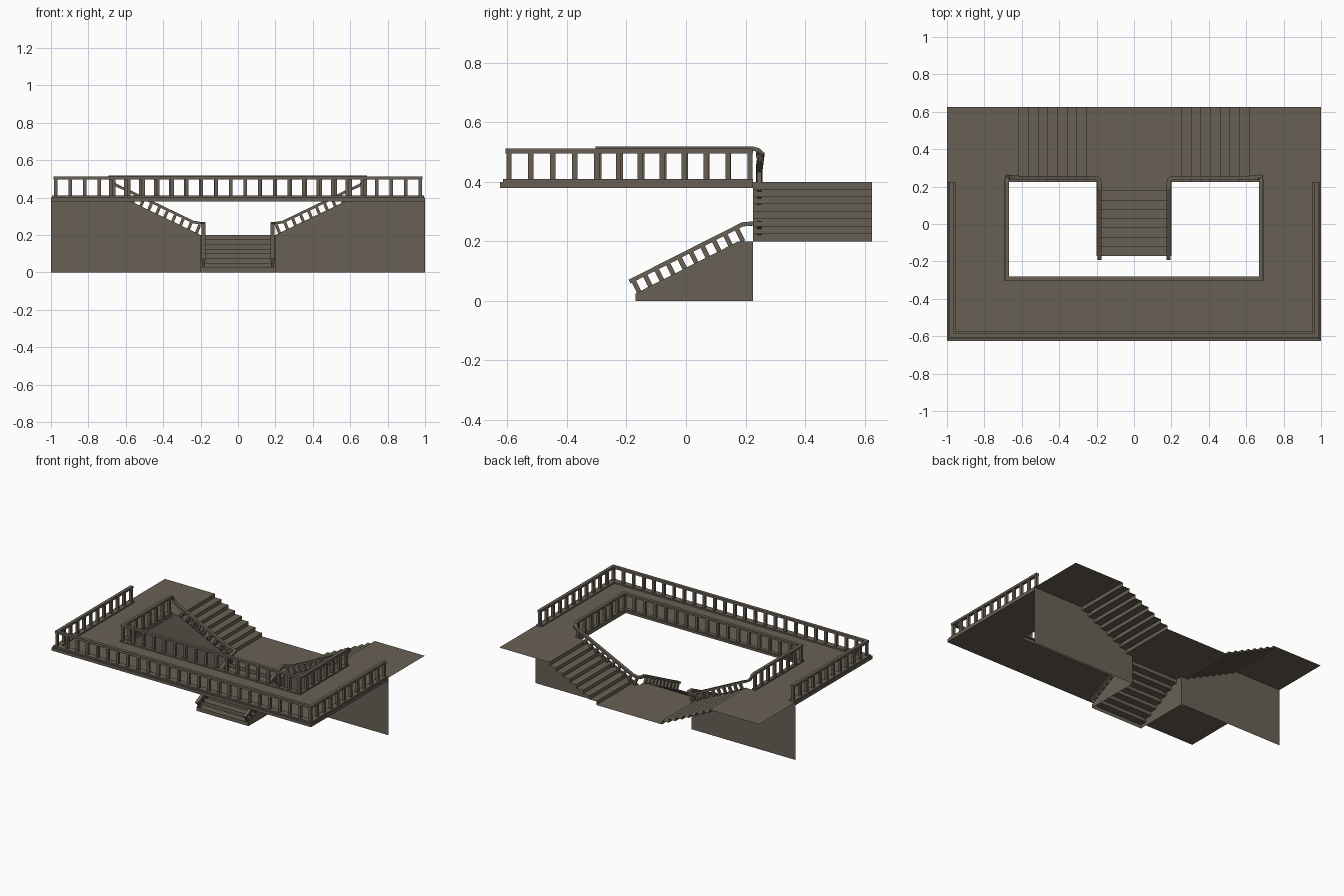
import bpy, bmesh
from mathutils import Vector as V

if "Cube" in bpy.data.objects:
    bpy.data.objects.remove(bpy.data.objects["Cube"])

stone = bpy.data.materials.new("brown_grey_stone")
stone.diffuse_color = (0.14, 0.118, 0.09, 1)
stone.use_nodes = True
stone.node_tree.nodes["Principled BSDF"].inputs["Base Color"].default_value = stone.diffuse_color
UP = V((0, 0, 1))
TU = 0.467 / 9      # upper tread
TL = 0.395 / 8      # lower tread
R = 0.025           # riser


def finish(name, bm):
    me = bpy.data.meshes.new(name)
    bm.to_mesh(me)
    bm.free()
    me.materials.append(stone)
    ob = bpy.data.objects.new(name, me)
    bpy.context.collection.objects.link(ob)
    return ob


def face(bm, pts):
    return bm.faces.new([bm.verts.new(p) for p in pts])


def sweep(bm, pts, w, h, side=None):
    """Rectangular section w x h swept along a path with mitred corners."""
    pts = [V(p) for p in pts]
    rings = []
    for i, p in enumerate(pts):
        d0 = (p - pts[i - 1]).normalized() if i else None
        d1 = (pts[i + 1] - p).normalized() if i < len(pts) - 1 else None
        t = ((d0 or d1) + (d1 or d0)).normalized()
        s = V(side) if side else t.cross(UP).normalized()
        n = s.cross(t).normalized()
        k = 1.0
        if d0 and d1 and not side:
            a, b = V((d0.x, d0.y, 0)), V((d1.x, d1.y, 0))
            if a.length > 0.01 and b.length > 0.01:
                k = 1 / max(0.7, V((t.x, t.y, 0)).normalized().dot(b.normalized()))
        rings.append([bm.verts.new(p + s * (a * w / 2 * k) + n * (b * h / 2))
                      for a, b in ((-1, -1), (1, -1), (1, 1), (-1, 1))])
    for r0, r1 in zip(rings, rings[1:]):
        for j in range(4):
            bm.faces.new((r0[j], r0[(j + 1) % 4], r1[(j + 1) % 4], r1[j]))
    bm.faces.new(rings[0][::-1])
    bm.faces.new(rings[-1])
    bmesh.ops.recalc_face_normals(bm, faces=bm.faces[:])


def mirrored(half):
    """Path from right end to the front, continued to the left side."""
    return half + [(-x, y, z) for x, y, z in reversed(half)]


def u_posts(bm, x, yf, y_end, z0, z1, n_side, n_front):
    spots = [(-x + 2 * x * i / n_front, yf) for i in range(n_front + 1)]
    for s in (-1, 1):
        spots += [(s * x, yf + (y_end - yf) * i / n_side) for i in range(1, n_side + 1)]
    for px, py in spots:
        sweep(bm, [(px, py, z0), (px, py, z1)], 0.018, 0.018, (1, 0, 0))


# gallery slab around the stairwell opening
bm = bmesh.new()
outline = [(1, 0.225), (1, -0.625), (-1, -0.625), (-1, 0.225),
           (-0.667, 0.225), (-0.667, -0.29), (0.667, -0.29), (0.667, 0.225)]
quads = [(0, 1, 6, 7), (1, 2, 5, 6), (2, 3, 4, 5)]
lo = [bm.verts.new((x, y, 0.38)) for x, y in outline]
hi = [bm.verts.new((x, y, 0.40)) for x, y in outline]
for q in quads:
    bm.faces.new([hi[i] for i in q])
    bm.faces.new([lo[i] for i in reversed(q)])
for i in range(8):
    j = (i + 1) % 8
    bm.faces.new((lo[i], lo[j], hi[j], hi[i]))
bmesh.ops.recalc_face_normals(bm, faces=bm.faces[:])
finish("gallery_slab", bm)

# rear floors and middle landing (thin sheets)
bm = bmesh.new()
for x0, x1, z in ((-1, -0.667, 0.4), (0.667, 1, 0.4), (-0.2, 0.2, 0.2)):
    face(bm, [(x0, 0.225, z), (x1, 0.225, z), (x1, 0.625, z), (x0, 0.625, z)])
finish("rear_floors_and_landing", bm)

# upper flights, left and right
for s, label in ((-1, "left"), (1, "right")):
    bm = bmesh.new()
    prof = [(0.2, 0.2)]
    for k in range(1, 9):
        prof += [(0.2 + k * TU, 0.2 + (k - 1) * R), (0.2 + k * TU, 0.2 + k * R)]
    prof.append((0.667, 0.4))
    for (a, za), (b, zb) in zip(prof, prof[1:]):
        q = [(s * a, 0.225, za), (s * b, 0.225, zb), (s * b, 0.625, zb), (s * a, 0.625, za)]
        face(bm, q if s > 0 else q[::-1])
    bmesh.ops.remove_doubles(bm, verts=bm.verts[:], dist=1e-5)
    finish(label + "_upper_flight", bm)
    # front wall below the upper flight
    bm = bmesh.new()
    q = [(s * x, 0.225, z) for x, z in
         ((0.2, 0), (1, 0), (1, 0.4), (0.2 + 8 * TU, 0.4), (0.2, 0.2))]
    face(bm, q if s > 0 else q[::-1])
    finish(label + "_stair_wall", bm)
    # side wall of the lower flight
    bm = bmesh.new()
    q = [(s * 0.2, y, z) for y, z in
         ((-0.17, 0), (0.225, 0), (0.225, 0.2), (-0.17 + 7 * TL, 0.2), (-0.17, R))]
    face(bm, q if s > 0 else q[::-1])
    finish(label + "_lower_side_wall", bm)

# lower flight
bm = bmesh.new()
for k in range(8):
    y, z = -0.17 + k * TL, k * R
    face(bm, [(-0.2, y, z), (0.2, y, z), (0.2, y, z + R), (-0.2, y, z + R)])
    face(bm, [(-0.2, y, z + R), (0.2, y, z + R), (0.2, y + TL, z + R), (-0.2, y + TL, z + R)])
bmesh.ops.remove_doubles(bm, verts=bm.verts[:], dist=1e-5)
finish("lower_flight", bm)

# outer balustrade: curb, posts, top rail
bm = bmesh.new()
sweep(bm, mirrored([(0.975, 0.225, 0.405), (0.975, -0.595, 0.405)]), 0.04, 0.01)
finish("outer_curb", bm)
bm = bmesh.new()
u_posts(bm, 0.975, -0.595, 0.215, 0.41, 0.498, 11, 25)
finish("outer_posts", bm)
bm = bmesh.new()
sweep(bm, mirrored([(0.975, 0.225, 0.504), (0.975, -0.595, 0.504)]), 0.022, 0.016)
finish("outer_top_rail", bm)

# inner balustrade: curb and posts
bm = bmesh.new()
sweep(bm, mirrored([(0.68, 0.225, 0.405), (0.68, -0.293, 0.405)]), 0.026, 0.01)
finish("inner_curb", bm)
bm = bmesh.new()
u_posts(bm, 0.68, -0.293, 0.215, 0.41, 0.505, 7, 17)
finish("inner_posts", bm)

# continuous handrail: lower flight, upper flight, swan neck, gallery
bm = bmesh.new()
H = 0.05
zl = lambda y: R + (y + 0.17) * R / TL + H
zu = lambda x: 0.2 + (x - 0.2) * R / TU + H
half = [(0.184, -0.19, zl(-0.19)), (0.184, 0.19, zl(0.19)), (0.185, 0.225, 0.26),
        (0.19, 0.24, 0.262), (0.205, 0.246, 0.263), (0.24, 0.246, zu(0.24)),
        (0.60, 0.246, zu(0.60)), (0.64, 0.248, 0.46), (0.665, 0.25, 0.475),
        (0.677, 0.25, 0.493), (0.68, 0.242, 0.507), (0.68, 0.225, 0.512),
        (0.68, -0.293, 0.512)]
sweep(bm, mirrored(half), 0.022, 0.014)
finish("inner_handrail", bm)

# slanted stair posts, square to the slope
bm = bmesh.new()
for s in (-1, 1):
    for i in range(10):
        y = -0.155 + i * 0.0385
        z = min(R + (y + 0.17) * R / TL, 0.21) - 0.008
        sweep(bm, [(s * 0.184, y, z), (s * 0.184, y - 0.023, z + 0.046)], 0.016, 0.016, (1, 0, 0))
    for i in range(10):
        x = 0.225 + i * 0.0425
        z = 0.2 + (x - 0.2) * R / TU - 0.008
        sweep(bm, [(s * x, 0.246, z), (s * (x - 0.02), 0.246, z + 0.048)], 0.016, 0.016, (0, 1, 0))
finish("stair_posts", bm)
